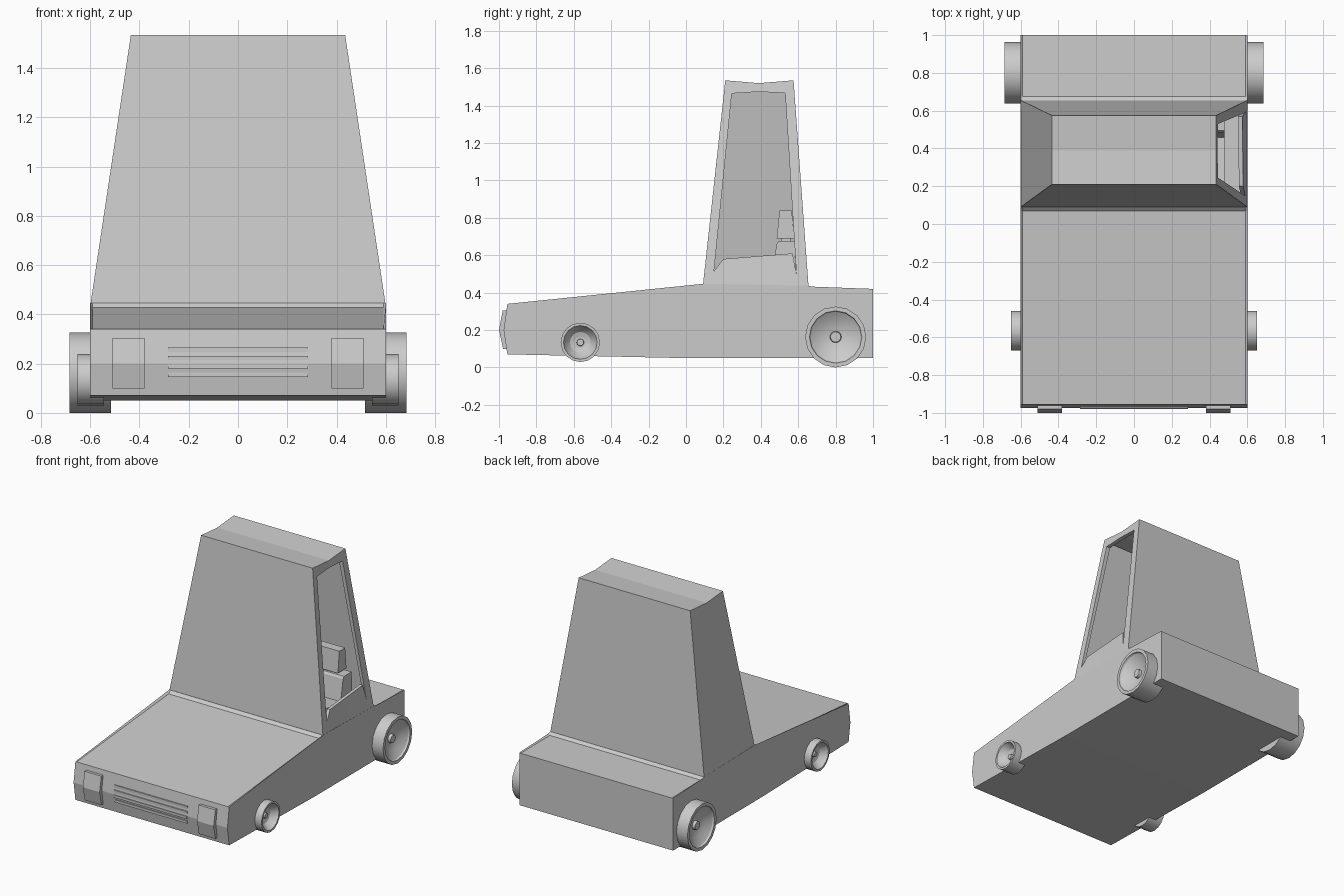
import bpy, bmesh, math

if "Cube" in bpy.data.objects:
    bpy.data.objects.remove(bpy.data.objects["Cube"])


def loft(name, sections, smooth=False):
    """Join equal-length point loops into a closed, capped solid."""
    bm = bmesh.new()
    rings = [[bm.verts.new(p) for p in s] for s in sections]
    for a, b in zip(rings, rings[1:]):
        n = len(a)
        for i in range(n):
            j = (i + 1) % n
            bm.faces.new((a[i], a[j], b[j], b[i]))
    bm.faces.new(rings[0])
    bm.faces.new(rings[-1])
    bmesh.ops.recalc_face_normals(bm, faces=bm.faces)
    me = bpy.data.meshes.new(name)
    bm.to_mesh(me)
    bm.free()
    ob = bpy.data.objects.new(name, me)
    bpy.context.collection.objects.link(ob)
    if smooth:
        bpy.context.view_layer.objects.active = ob
        ob.select_set(True)
        bpy.ops.object.shade_smooth_by_angle(angle=math.radians(30))
        ob.select_set(False)
    return ob


def extrude_x(name, profile, x0, x1):
    """Extrude a (y, z) side profile between two x positions."""
    return loft(name, [[(x, y, z) for y, z in profile] for x in (x0, x1)])


def cut(target, cutter):
    mod = target.modifiers.new("cut", 'BOOLEAN')
    mod.operation = 'DIFFERENCE'
    mod.solver = 'EXACT'
    mod.object = cutter
    cutter.hide_render = True
    cutter.hide_viewport = True


# Body: side profile, with hood and trunk panels slightly sunk between side rails
front = [(1.0, 0.05), (0.0, 0.05), (-0.955, 0.07), (-0.975, 0.20), (-0.955, 0.34)]
rail = front + [(0.07, 0.445), (0.09, 0.447), (0.655, 0.437), (0.675, 0.432), (1.0, 0.42)]
panel = front + [(0.07, 0.428), (0.09, 0.447), (0.655, 0.437), (0.675, 0.420), (1.0, 0.418)]
loft("body", [[(x, y, z) for y, z in prof] for x, prof in
              ((-0.6, rail), (-0.59, panel), (0.59, panel), (0.6, rail))])


# Cabin: tall tapered shell with a dipped roof
def tower(name, inset, base_z, drop):
    secs = []
    for yb, yt, zt, s in ((0.09, 0.21, 1.535, 1), (0.37, 0.39, 1.52, 0), (0.655, 0.575, 1.535, -1)):
        xb, xt = 0.6 - inset, 0.435 - inset
        yb, yt, zt = yb + s * inset, yt + s * inset, zt - drop
        secs.append([(-xb, yb, base_z), (xb, yb, base_z), (xt, yt, zt), (-xt, yt, zt)])
    return loft(name, secs)


cabin = tower("cabin", 0.0, 0.435, 0.0)
cut(cabin, tower("cabin_cavity_cutter", 0.025, 0.46, 0.03))

# Side window opening, on the right only
window = [(0.15, 0.515), (0.20, 0.58), (0.57, 0.61), (0.59, 0.50),
          (0.53, 1.467), (0.39, 1.474), (0.245, 1.465)]
cut(cabin, extrude_x("window_cutter", window, 0.3, 0.8))

# Seats with headrests
for side, s in (("left", -1), ("right", 1)):
    extrude_x(side + "_seat_back",
              [(0.45, 0.46), (0.485, 0.66), (0.495, 0.675), (0.58, 0.675), (0.59, 0.46)],
              s * 0.08, s * 0.48)
    extrude_x(side + "_seat_cushion", [(0.22, 0.46), (0.22, 0.53), (0.46, 0.51), (0.46, 0.46)],
              s * 0.08, s * 0.48)
    extrude_x(side + "_headrest", [(0.485, 0.69), (0.50, 0.84), (0.565, 0.84), (0.58, 0.69)],
              s * 0.13, s * 0.44)
    extrude_x(side + "_headrest_post", [(0.51, 0.67), (0.51, 0.70), (0.56, 0.70), (0.56, 0.67)],
              s * 0.2, s * 0.37)


# Wheels: lathed around the axle, with recessed rim and hub
def wheel(name, s, y, r, x0, x1, n=16):
    steps = [(x0, 1), (x1, 1), (x1, 0.86), (x1 - 0.012, 0.83), (x1 - 0.045, 0.53),
             (x1 - 0.055, 0.19), (x1 - 0.035, 0.17)]
    zc = 0.163 if r > 0.15 else 0.134
    loft(name, [[(s * x, y + k * r * math.cos(2 * math.pi * i / n),
                  zc + k * r * math.sin(2 * math.pi * i / n)) for i in range(n)]
                for x, k in steps], smooth=True)


for side, s in (("left", -1), ("right", 1)):
    wheel("front_wheel_" + side, s, -0.565, 0.105, 0.545, 0.652)
    wheel("rear_wheel_" + side, s, 0.80, 0.163, 0.515, 0.685)
    # Headlights: bent plates following the nose
    extrude_x("headlight_" + side,
              [(-0.94, 0.10), (-0.978, 0.10), (-1.0, 0.20), (-0.98, 0.305), (-0.94, 0.305)],
              s * 0.38, s * 0.51)

# Grille bars
for i in range(4):
    z = 0.155 + i * 0.034
    y = -0.975 + max(0, abs(z - 0.2)) * 0.15
    extrude_x("grille_bar_%d" % (i + 1),
              [(-0.94, z - 0.009), (y - 0.006, z - 0.009), (y - 0.006, z + 0.009), (-0.94, z + 0.009)],
              -0.285, 0.285)
